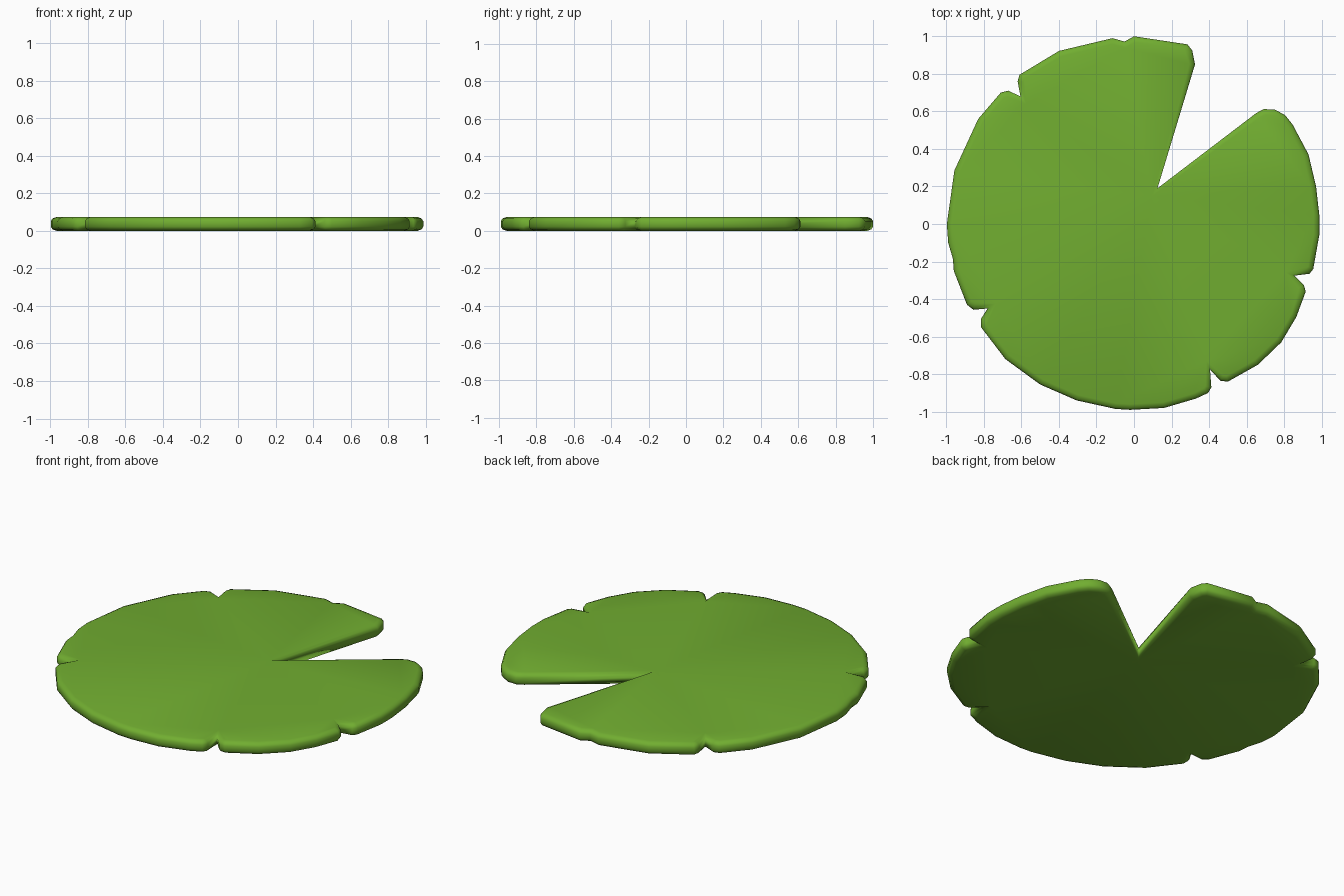
import bpy, bmesh
from mathutils import Vector

if "Cube" in bpy.data.objects:
    bpy.data.objects.remove(bpy.data.objects["Cube"])

HEIGHT = 0.074

# Pad outline, clockwise from the top: big wedge cut plus small torn nicks
OUTLINE = [
    (0, 1), (.285, .957), (.31, .925), (.325, .85), (.125, .19),
    (.65, .59), (.69, .612), (.75, .61), (.805, .58), (.845, .53),
    (.93, .37), (.97, .2), (.987, .05), (.987, -.06), (.955, -.24), (.935, -.265),
    (.855, -.275), (.905, -.325), (.915, -.36), (.865, -.495), (.785, -.63),
    (.66, -.75), (.5, -.84), (.46, -.835), (.405, -.775), (.412, -.87),
    (.395, -.9), (.33, -.93), (.16, -.98), (-.02, -.99), (-.1, -.985),
    (-.305, -.94), (-.5, -.855), (-.685, -.72), (-.815, -.55), (-.815, -.505),
    (-.78, -.45), (-.855, -.457), (-.89, -.43), (-.96, -.25), (-.965, -.185),
    (-.99, -.1), (-.997, 0), (-.957, .285), (-.83, .56), (-.71, .7),
    (-.67, .71), (-.605, .68), (-.62, .76), (-.61, .795), (-.4, .922),
    (-.115, .99), (-.05, .972),
]
# Rounded rim: (inset from outline, height)
RIM = [(.03, 0), (.009, .008), (0, .022), (0, HEIGHT - .022),
       (.009, HEIGHT - .008), (.03, HEIGHT)]


def inset(points, d):
    """Offset a clockwise outline inwards with a limited mitre."""
    out, n = [], len(points)
    for i, p in enumerate(points):
        a = (p - points[i - 1]).normalized()
        b = (points[(i + 1) % n] - p).normalized()
        na, nb = Vector((a.y, -a.x)), Vector((b.y, -b.x))
        m = (na + nb).normalized()
        out.append(p + m * d / max(m.dot(na), 0.6))
    return out


# Leaf pad: stacked rings joined into a rounded rim, capped top and bottom
pts = [Vector(p) for p in OUTLINE]
bm = bmesh.new()
rings = [[bm.verts.new((q.x, q.y, z)) for q in inset(pts, d)] for d, z in RIM]
n = len(pts)
for lo, hi in zip(rings, rings[1:]):
    for i in range(n):
        j = (i + 1) % n
        bm.faces.new((lo[j], lo[i], hi[i], hi[j]))
bm.faces.new(rings[0])
bm.faces.new(rings[-1][::-1])
for f in bm.faces:
    f.smooth = True
bmesh.ops.recalc_face_normals(bm, faces=bm.faces[:])
caps = [f for f in bm.faces if len(f.verts) > 4]
bmesh.ops.triangulate(bm, faces=caps)

mesh = bpy.data.meshes.new("leaf_pad")
bm.to_mesh(mesh)
bm.free()
green = bpy.data.materials.new("leaf green")
green.diffuse_color = (0.165, 0.42, 0.03, 1)
green.use_nodes = True
green.node_tree.nodes["Principled BSDF"].inputs["Base Color"].default_value = green.diffuse_color
mesh.materials.append(green)
pad = bpy.data.objects.new("leaf_pad", mesh)
bpy.context.collection.objects.link(pad)
